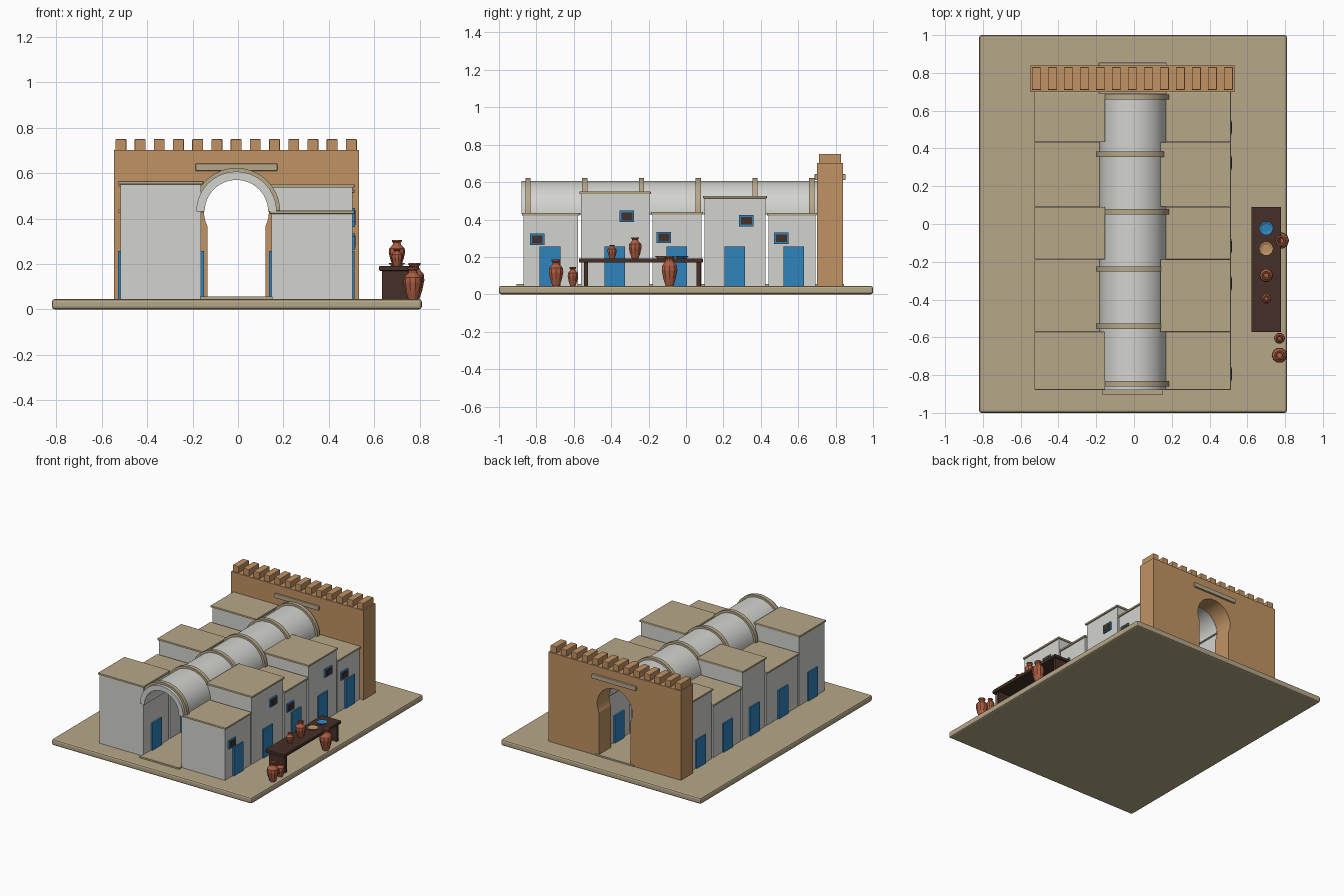
import bpy, bmesh, math

if "Cube" in bpy.data.objects:
    bpy.data.objects.remove(bpy.data.objects["Cube"])


def material(name, r, g, b):
    m = bpy.data.materials.new(name)
    m.use_nodes = True
    m.diffuse_color = (r, g, b, 1)
    m.node_tree.nodes["Principled BSDF"].inputs["Base Color"].default_value = (r, g, b, 1)
    return m


SAND = material("sand", 0.47, 0.39, 0.25)
CLAY_WALL = material("ochre_wall", 0.53, 0.29, 0.125)
PLASTER = material("white_plaster", 0.65, 0.65, 0.62)
BLUE = material("blue_paint", 0.03, 0.23, 0.51)
WOOD = material("dark_wood", 0.06, 0.028, 0.02)
TERRACOTTA = material("terracotta", 0.42, 0.11, 0.055)


def finish(name, bm, mat, bevel=0, smooth=False):
    bmesh.ops.recalc_face_normals(bm, faces=bm.faces)
    mesh = bpy.data.meshes.new(name)
    bm.to_mesh(mesh)
    bm.free()
    mesh.materials.append(mat)
    ob = bpy.data.objects.new(name, mesh)
    bpy.context.collection.objects.link(ob)
    if bevel:
        mod = ob.modifiers.new("soft_edges", "BEVEL")
        mod.width = bevel
        mod.segments = 2
    if smooth:
        bpy.ops.object.select_all(action="DESELECT")
        ob.select_set(True)
        bpy.context.view_layer.objects.active = ob
        bpy.ops.object.shade_smooth_by_angle(angle=math.radians(35))
    return ob


def box(name, xs, ys, zs, mat, bevel=0):
    bm = bmesh.new()
    bmesh.ops.create_cube(bm, size=1)
    for v in bm.verts:
        for i, span in enumerate((xs, ys, zs)):
            lo, hi = min(span), max(span)
            v.co[i] = lo + (v.co[i] + 0.5) * (hi - lo)
    return finish(name, bm, mat, bevel)


def extrude_y(name, outline, y0, y1, mat, smooth=False):
    """Extrude an x-z outline between two y positions."""
    bm = bmesh.new()
    face = bm.faces.new([bm.verts.new((x, y0, z)) for x, z in outline])
    out = bmesh.ops.extrude_face_region(bm, geom=[face])
    for v in out["geom"]:
        if isinstance(v, bmesh.types.BMVert):
            v.co.y = y1
    return finish(name, bm, mat, smooth=smooth)


def lathe(name, profile, x, y, z, sides, mat):
    """Revolve (radius, height) points into a closed faceted form."""
    bm = bmesh.new()
    rings = []
    for r, h in profile:
        rings.append([bm.verts.new((x + r * math.cos(math.tau * i / sides),
                                    y + r * math.sin(math.tau * i / sides), z + h))
                      for i in range(sides)])
    for a, b in zip(rings, rings[1:]):
        for i in range(sides):
            j = (i + 1) % sides
            bm.faces.new((a[i], a[j], b[j], b[i]))
    bm.faces.new(rings[0])
    bm.faces.new(rings[-1])
    return finish(name, bm, mat)


CX = -0.007       # street centre line
GROUND = 0.045
SPRING = 0.43     # height where the arches spring


def arc(radius, start, end, steps=28):
    return [(CX + radius * math.cos(math.radians(start + (end - start) * i / steps)),
             SPRING + radius * math.sin(math.radians(start + (end - start) * i / steps)))
            for i in range(steps + 1)]


# Ground slab and paved street
box("ground_slab", (-0.82, 0.81), (-1, 1), (0, GROUND), SAND, 0.012)
box("street_paving", (CX - 0.16, CX + 0.16), (-0.905, 0.845), (GROUND - 0.01, 0.056), SAND)

# Gate wall with a horseshoe opening
half = 0.128
gate = [(-0.547, GROUND), (CX - half, GROUND)]
gate += arc(0.143, 207, -27)
gate += [(CX + half, GROUND), (0.533, GROUND), (0.533, 0.703), (-0.547, 0.703)]
extrude_y("gate_wall", gate, 0.70, 0.84, CLAY_WALL)
box("gate_lintel", (CX - 0.18, CX + 0.18), (0.688, 0.854), (0.61, 0.642), SAND, 0.003)
for i in range(13):
    x = -0.516 + i * 0.0846
    box(f"battlement_{i + 1}", (x - 0.024, x + 0.024), (0.71, 0.83), (0.70, 0.75), CLAY_WALL, 0.003)

# Barrel vault and its ribs
extrude_y("street_vault", arc(0.177, 0, 180) + arc(0.14, 180, 0), -0.88, 0.70, PLASTER, True)
for i in range(6):
    y = -0.845 + i * 0.3035
    extrude_y(f"vault_rib_{i + 1}", arc(0.193, 0, 180) + arc(0.172, 180, 0),
              y - 0.014, y + 0.014, SAND, True)

# Two rows of houses, tall and low alternating across the street
bounds = [-0.878, -0.569, -0.187, 0.092, 0.433, 0.70]
heights = {"left": [0.565, 0.44, 0.555, 0.44, 0.56],
           "right": [0.435, 0.55, 0.44, 0.527, 0.435]}
door_y = [-0.727, -0.382, -0.05, 0.26, 0.575]
for side, s in (("left", -1), ("right", 1)):
    def across(a, b):
        return (CX + s * a, CX + s * b)
    for i, h in enumerate(heights[side]):
        y0, y1 = bounds[i], bounds[i + 1]
        label = f"{side}_row_{i + 1}"
        box(f"house_{label}", across(0.155, 0.511), (y0 + 0.008, y1 - 0.008),
            (GROUND, h - 0.012), PLASTER)
        box(f"roof_{label}", across(0.146, 0.52), (y0, y1 - 0.001), (h - 0.014, h), SAND, 0.003)
        door = (door_y[i] - 0.055, door_y[i] + 0.055)
        box(f"outer_door_{label}", across(0.505, 0.521), door, (GROUND, 0.256), BLUE)
        box(f"inner_door_{label}", across(0.143, 0.16), door, (GROUND, 0.256), BLUE)

# Framed windows along the market side
for i, (y, z) in enumerate([(-0.795, 0.294), (-0.316, 0.417), (-0.118, 0.304),
                            (0.323, 0.393), (0.51, 0.3)]):
    box(f"window_frame_{i + 1}", (0.5, 0.515), (y - 0.039, y + 0.039), (z - 0.03, z + 0.03), BLUE)
    box(f"window_pane_{i + 1}", (0.51, 0.518), (y - 0.029, y + 0.029), (z - 0.021, z + 0.021), WOOD)

# Market table
box("table_top", (0.622, 0.778), (-0.573, 0.09), (0.17, 0.192), WOOD, 0.003)
for name, y in (("front", -0.535), ("back", 0.068)):
    box(f"table_leg_{name}", (0.635, 0.765), (y - 0.011, y + 0.011), (GROUND, 0.172), WOOD)

# Pottery: (x, y, base height, belly radius, height)
shape = [(0.5, 0), (0.8, 0.25), (1, 0.52), (0.95, 0.68), (0.52, 0.82),
         (0.45, 0.9), (0.62, 0.95), (0.6, 1), (0.42, 1), (0.35, 0.9)]
jars = [(0.77, -0.695, GROUND, 0.041, 0.14), (0.77, -0.605, GROUND, 0.029, 0.1),
        (0.777, -0.088, GROUND, 0.044, 0.16), (0.7, -0.272, 0.19, 0.036, 0.115),
        (0.7, -0.395, 0.19, 0.026, 0.075)]
for i, (x, y, z, r, h) in enumerate(jars):
    lathe(f"jar_{i + 1}", [(a * r, b * h) for a, b in shape], x, y, z, 10, TERRACOTTA)

# Shallow dishes on the table
dish = [(0.024, 0), (0.038, 0.014), (0.034, 0.014), (0.022, 0.008)]
lathe("blue_dish", dish, 0.7, -0.022, 0.191, 10, BLUE)
lathe("ochre_dish", dish, 0.7, -0.13, 0.191, 10, CLAY_WALL)
